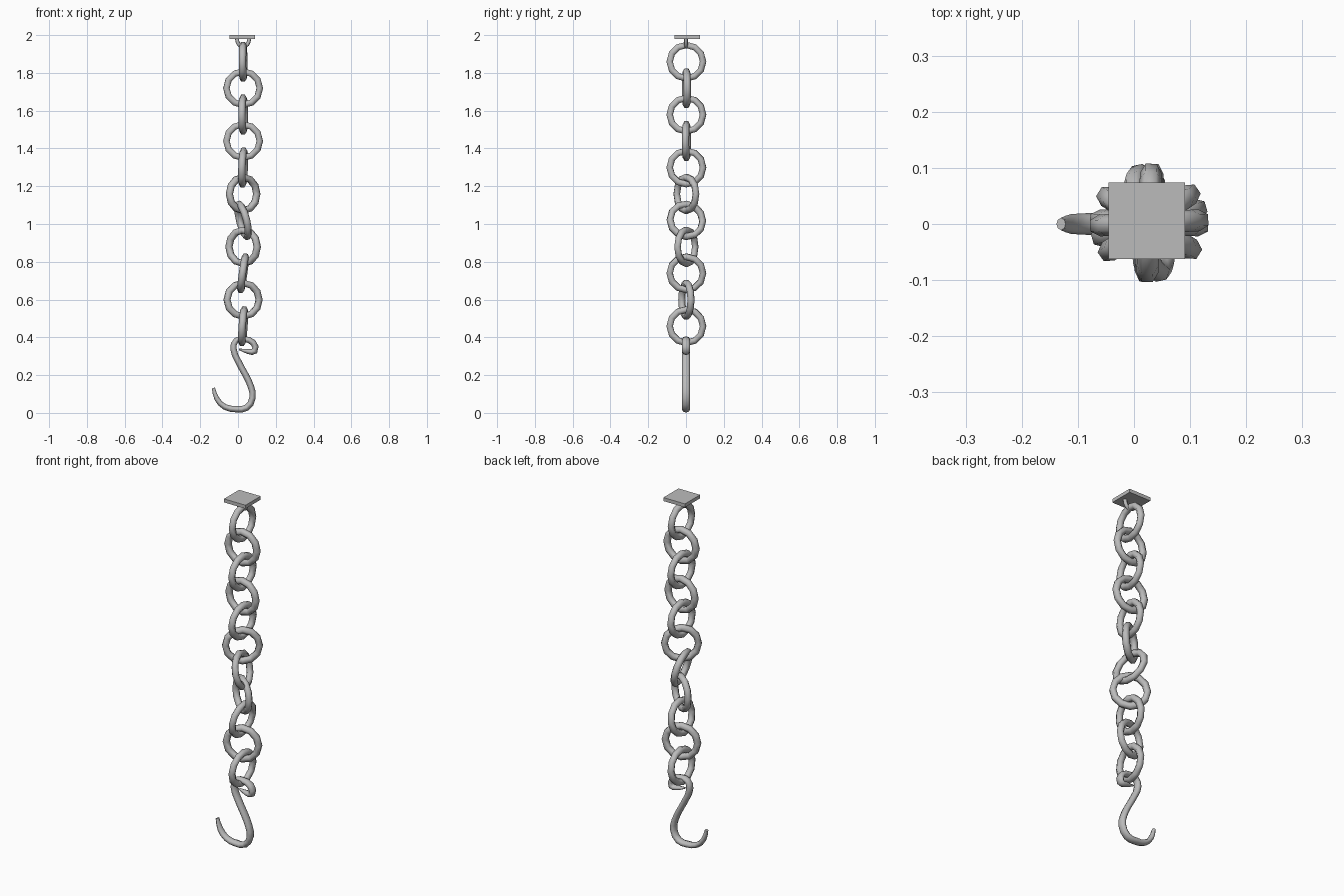
import bpy
import bmesh
from math import radians, sin, cos, pi
from mathutils import Euler, Matrix

cube = bpy.data.objects.get("Cube")
if cube:
    bpy.data.objects.remove(cube, do_unlink=True)

# One grey metal for everything
metal = bpy.data.materials.new("grey_metal")
metal.use_nodes = True
GREY = (0.5, 0.5, 0.5, 1)
metal.diffuse_color = GREY
metal.node_tree.nodes["Principled BSDF"].inputs["Base Color"].default_value = GREY

CX = 0.027          # chain axis
STEP = 0.14         # spacing of the links


def finish(obj, name, smooth=True):
    obj.name = name
    obj.data.materials.clear()
    obj.data.materials.append(metal)
    for p in obj.data.polygons:
        p.use_smooth = smooth
    return obj


def wire(name, points, radius, flatten=1.0):
    """Tapered round bar through (x, z, thickness) points in the XZ plane."""
    curve = bpy.data.curves.new(name, "CURVE")
    curve.dimensions = "3D"
    curve.bevel_depth = radius
    curve.bevel_resolution = 2
    curve.use_fill_caps = True
    s = curve.splines.new("BEZIER")
    s.resolution_u = 2
    s.bezier_points.add(len(points) - 1)
    for p, (x, z, t) in zip(s.bezier_points, points):
        p.co, p.radius = (x, 0, z), t
        p.handle_left_type = p.handle_right_type = "AUTO"
    obj = bpy.data.objects.new(name, curve)
    bpy.context.collection.objects.link(obj)
    obj.scale.y = flatten
    bpy.ops.object.select_all(action="DESELECT")
    obj.select_set(True)
    bpy.context.view_layer.objects.active = obj
    bpy.ops.object.convert(target="MESH")
    return finish(bpy.context.object, name)


def ring_mesh(major, minor, segments, sides):
    """Upright ring in the XZ plane whose bar has a flat outer face."""
    bm = bmesh.new()
    section = [bm.verts.new((major + minor * cos(a), minor * sin(a), 0))
               for a in (2 * pi * (i + 0.5) / sides for i in range(sides))]
    edges = [bm.edges.new((section[i - 1], section[i])) for i in range(sides)]
    bmesh.ops.spin(bm, geom=section + edges, cent=(0, 0, 0), axis=(0, 1, 0),
                   angle=2 * pi, steps=segments)
    bmesh.ops.remove_doubles(bm, verts=bm.verts[:], dist=0.0005)
    bmesh.ops.recalc_face_normals(bm, faces=bm.faces[:])
    mesh = bpy.data.meshes.new("link")
    bm.to_mesh(mesh)
    bm.free()
    return mesh


# Ceiling plate
bpy.ops.mesh.primitive_cube_add(size=1, location=(0.023, 0.006, 1.99))
plate = finish(bpy.context.object, "ceiling_plate", smooth=False)
plate.scale = (0.136, 0.136, 0.02)

# Half loop under the plate
loop = [(CX - 0.033 * cos(a), 1.982 - 0.044 * sin(a), 1)
        for a in (i * pi / 4 for i in range(5))]
wire("plate_loop", loop, 0.01)

# Chain links: (yaw about the chain, sideways lean) in degrees, top to bottom
poses = [(88, 0), (3, 0), (86, 0), (-3, 0), (86, 2), (35, 0),
         (102, -14), (-32, 0), (88, 8), (16, 0), (87, 4)]
for i, (yaw, lean) in enumerate(poses):
    link = bpy.data.objects.new("link", ring_mesh(0.0885, 0.0195, 12, 6))
    bpy.context.collection.objects.link(link)
    finish(link, f"chain_link_{i + 1}")
    # Turn the upright ring, then lean it sideways
    pose = Euler((0, radians(lean), 0)).to_matrix() @ Euler((0, 0, radians(yaw))).to_matrix()
    link.matrix_world = Matrix.Translation((CX, 0.002, 1.859 - STEP * i)) @ pose.to_4x4()

# S-shaped hook with a curled upper end
hook = [(-0.13, 0.132, 0.5), (-0.112, 0.075, 0.8), (-0.07, 0.032, 0.9),
        (-0.01, 0.02, 1), (0.045, 0.027, 1), (0.077, 0.08, 1),
        (0.068, 0.14, 1), (0.035, 0.21, 1), (0, 0.275, 1),
        (-0.024, 0.34, 1), (-0.01, 0.383, 0.9), (0.03, 0.39, 0.9),
        (0.08, 0.372, 1), (0.088, 0.327, 1), (0.055, 0.325, 0.8),
        (0.005, 0.337, 0.25)]
wire("hook", hook, 0.017, flatten=1.3)
